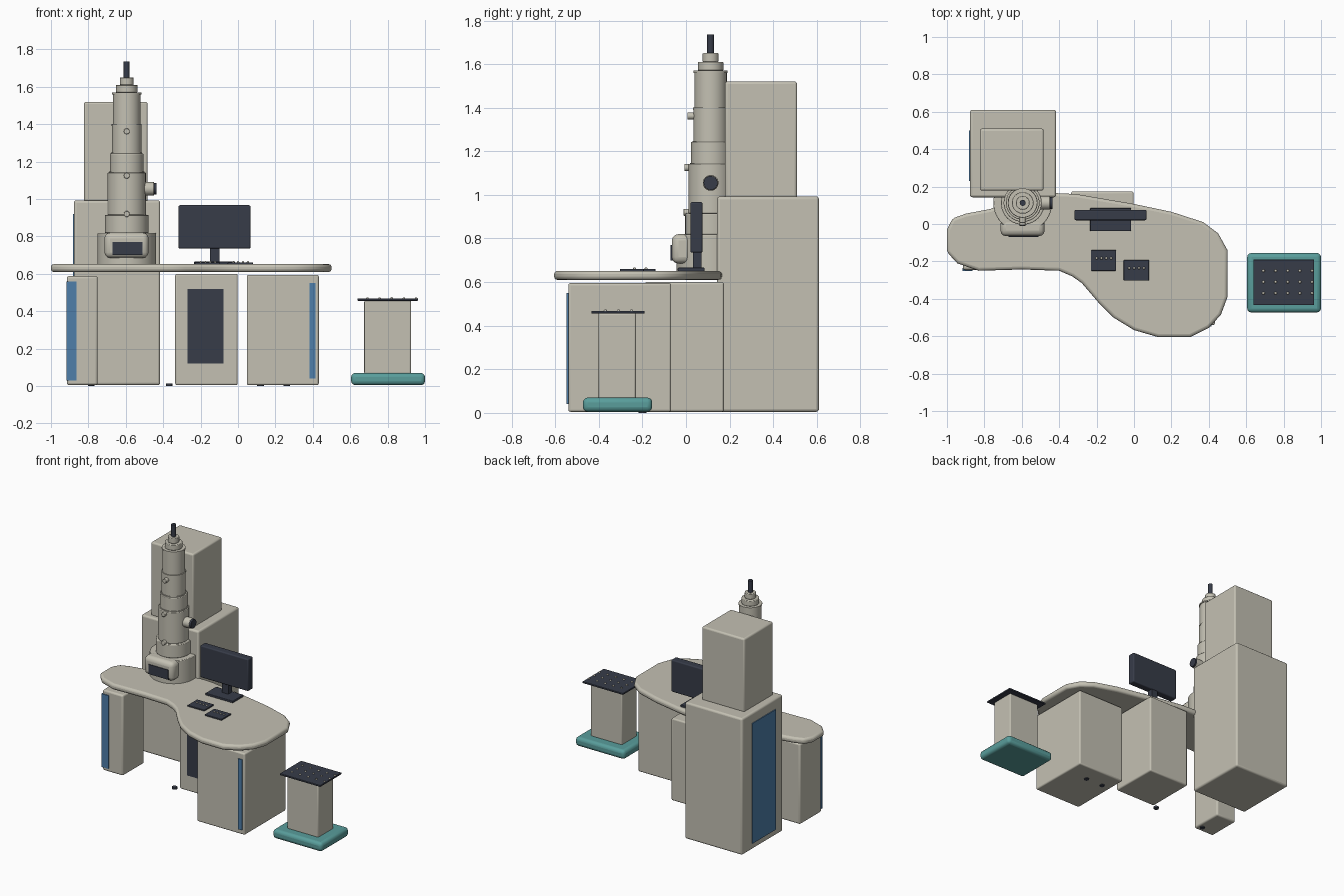
import bpy
import bmesh
import math
from mathutils import Matrix, Vector

cube = bpy.data.objects.get("Cube")
if cube:
    bpy.data.objects.remove(cube, do_unlink=True)

made = []


def material(name, colour):
    m = bpy.data.materials.new(name)
    m.use_nodes = True
    m.diffuse_color = (*colour, 1)
    for n in m.node_tree.nodes:
        if n.type == 'BSDF_PRINCIPLED':
            n.inputs["Base Color"].default_value = (*colour, 1)
            n.inputs["Roughness"].default_value = 0.6
    return m


BEIGE = material("warm_grey", (0.55, 0.53, 0.45))
DARK = material("dark_slate", (0.038, 0.045, 0.066))
BLUE = material("panel_blue", (0.077, 0.21, 0.40))
TEAL = material("base_teal", (0.10, 0.34, 0.33))


def finish(name, bm, mat, bevel=0.0, segments=3):
    bmesh.ops.recalc_face_normals(bm, faces=bm.faces)
    mesh = bpy.data.meshes.new(name)
    bm.to_mesh(mesh)
    bm.free()
    mesh.materials.append(mat)
    ob = bpy.data.objects.new(name, mesh)
    bpy.context.collection.objects.link(ob)
    if bevel:
        b = ob.modifiers.new("Rounded edges", 'BEVEL')
        b.width, b.segments, b.limit_method = bevel, segments, 'ANGLE'
        b.angle_limit = math.radians(40)
    made.append(ob)
    return ob


def box(name, x, y, z, mat=BEIGE, bevel=0.0):
    """Box from its (low, high) extents on each axis."""
    bm = bmesh.new()
    bmesh.ops.create_cube(bm, size=1)
    for v in bm.verts:
        v.co = Vector([(r[0] + r[1]) / 2 + c * (r[1] - r[0])
                       for r, c in zip((x, y, z), v.co)])
    return finish(name, bm, mat, bevel)


def rod(name, start, end, radius, mat=BEIGE, bevel=0.0, sides=32):
    """Cylinder between two points."""
    a, b = Vector(start), Vector(end)
    turn = (b - a).to_track_quat('Z', 'Y').to_matrix().to_4x4()
    bm = bmesh.new()
    bmesh.ops.create_cone(bm, cap_ends=True, segments=sides, radius1=radius,
                          radius2=radius, depth=(b - a).length,
                          matrix=Matrix.Translation((a + b) / 2) @ turn)
    return finish(name, bm, mat, bevel, 2)


def buttons(name, xs, ys, z, radius):
    """Grid of small round keys in one mesh."""
    bm = bmesh.new()
    for x in xs:
        for y in ys:
            bmesh.ops.create_uvsphere(bm, u_segments=10, v_segments=6, radius=radius,
                                      matrix=Matrix.Translation((x, y, z)))
    return finish(name, bm, BEIGE)


# Desk top: curved outline, extruded and rounded
outline = [(-1, -.03), (-.97, .03), (-.9, .055), (-.77, .08), (-.6, .14), (-.42, .165),
           (-.31, .16), (0, .107), (.2, .065), (.37, .01), (.45, -.05), (.5, -.14),
           (.5, -.39), (.465, -.485), (.4, -.555), (.3, -.605), (.13, -.605),
           (0, -.567), (-.11, -.5), (-.19, -.42), (-.28, -.315), (-.33, -.28), (-.4, -.25),
           (-.6, -.243), (-.83, -.25), (-.945, -.21), (-1, -.15)]
bm = bmesh.new()
face = bm.faces.new([bm.verts.new((x, y, 0.61)) for x, y in outline])
top = bmesh.ops.extrude_face_region(bm, geom=[face])
bmesh.ops.translate(bm, vec=(0, 0, 0.042),
                    verts=[g for g in top["geom"] if isinstance(g, bmesh.types.BMVert)])
finish("desk_top", bm, BEIGE, 0.016)

# Cabinets
box("tall_cabinet", (-.877, -.416), (.143, .61), (.005, .993), bevel=.013)
box("tall_cabinet_side_panel", (-.883, -.873), (.23, .5), (.05, .92), BLUE)
box("upper_cabinet", (-.824, -.483), (.178, .51), (.985, 1.52), bevel=.012)
box("narrow_cabinet", (-.915, -.75), (-.245, .0), (.005, .588), bevel=.012)
box("narrow_cabinet_strip", (-.918, -.863), (-.252, -.236), (.03, .56), BLUE)
box("middle_cabinet", (-.336, -.002), (-.19, .174), (.005, .6), bevel=.01)
box("middle_cabinet_panel", (-.27, -.078), (-.196, -.188), (.12, .52), DARK)
box("right_cabinet", (.047, .432), (-.54, -.068), (.005, .595), bevel=.01)
box("right_cabinet_strip", (.383, .414), (-.548, -.535), (.04, .55), BLUE)

# Foot pedals
for i, x in enumerate((-.785, -.368, .12, .26)):
    rod(f"foot_pedal_{i + 1}", (x, -.2, 0), (x, -.2, .014), .018, DARK, sides=16)

# Stepped column
CX, CY = -.595, .113
steps = [("column_base", .157, .645, .818), ("column_lower", .117, .818, .915),
         ("column_middle", .102, .915, 1.142), ("column_collar", .09, 1.142, 1.243),
         ("column_upper", .079, 1.243, 1.395), ("column_head", .074, 1.395, 1.57),
         ("column_cap", .058, 1.57, 1.61), ("column_neck", .037, 1.61, 1.65)]
for name, r, low, high in steps:
    rod(name, (CX, CY, low), (CX, CY, high), r, bevel=.004, sides=40)
for i, (z, r) in enumerate(((1.142, .094), (1.243, .083), (1.395, .08), (1.565, .078))):
    rod(f"column_ring_{i + 1}", (CX, CY, z - .005), (CX, CY, z + .005), r, sides=40)
rod("top_cable", (CX, CY, 1.64), (CX, CY, 1.735), .016, DARK, sides=20)

# Column knobs
for i, (z, y) in enumerate(((1.362, .006), (1.125, -.008), (.92, -.012))):
    rod(f"front_knob_{i + 1}", (CX, CY, z), (CX, y, z), .016, bevel=.003, sides=20)
rod("side_port", (CX, CY, 1.055), (-.447, CY, 1.055), .036, bevel=.006)
rod("side_port_lens", (-.452, CY, 1.055), (-.435, CY, 1.055), .032, DARK, sides=28)

# Specimen chamber
box("chamber", (-.714, -.478), (-.065, .03), (.685, .82), bevel=.03)
box("chamber_window", (-.67, -.51), (-.07, -.062), (.7, .77), DARK)

# Monitor
box("monitor", (-.318, .067), (.02, .076), (.735, .967), DARK, .008)
box("monitor_neck", (-.15, -.1), (.033, .072), (.66, .745), DARK)
box("monitor_foot", (-.235, -.015), (-.038, .085), (.65, .666), DARK, .004)

# Desk keypads
for side, x, y in (("left", -.23, -.25), ("right", -.055, -.303)):
    box(f"keypad_{side}", (x, x + .135), (y, y + .11), (.648, .661), DARK, .003)
    buttons(f"keypad_{side}_buttons", [x + .03 + .026 * k for k in range(4)],
            [y + .067], .661, .007)

# Side console
box("console_base", (.605, 1), (-.473, -.155), (.005, .07), TEAL, .022)
box("console_post", (.675, .925), (-.403, -.23), (.065, .458), bevel=.008)
box("console_plate", (.638, .963), (-.434, -.19), (.456, .468), DARK, .003)
buttons("console_buttons", [.692 + .065 * k for k in range(5)],
        [-.25 - .06 * k for k in range(3)], .467, .008)

# Smooth shading with sharp edges kept
bpy.ops.object.select_all(action='DESELECT')
for ob in made:
    ob.select_set(True)
bpy.context.view_layer.objects.active = made[0]
bpy.ops.object.shade_smooth_by_angle(angle=math.radians(35))
